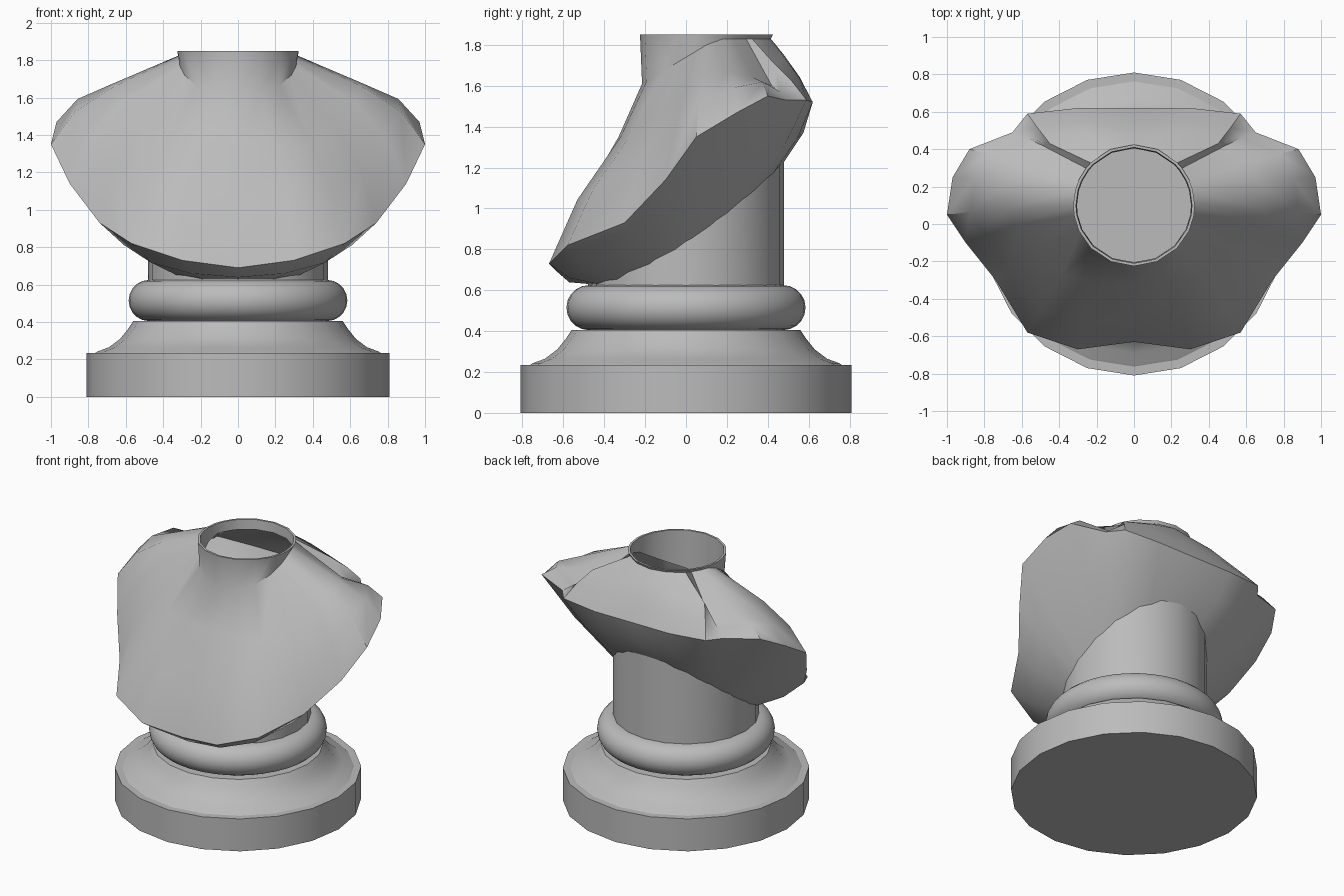
import bpy, bmesh, math
from mathutils import Vector

cube = bpy.data.objects.get("Cube")
if cube:
    bpy.data.objects.remove(cube)

GREY = (0.5, 0.5, 0.5, 1)
stone = bpy.data.materials.new("grey stone")
stone.use_nodes = True
stone.diffuse_color = GREY
stone.node_tree.nodes["Principled BSDF"].inputs["Base Color"].default_value = GREY


def finish(bm, name, angle=35):
    """Turn a bmesh into a smooth shaded stone object."""
    mesh = bpy.data.meshes.new(name)
    bm.to_mesh(mesh)
    bm.free()
    mesh.materials.append(stone)
    obj = bpy.data.objects.new(name, mesh)
    bpy.context.collection.objects.link(obj)
    bpy.ops.object.select_all(action="DESELECT")
    obj.select_set(True)
    bpy.context.view_layer.objects.active = obj
    bpy.ops.object.shade_smooth_by_angle(angle=math.radians(angle))
    return obj


def bridge(bm, rings, closed):
    """Join matching rings of points with quads."""
    loops = [[bm.verts.new(p) for p in ring] for ring in rings]
    n = len(loops[0])
    for low, high in zip(loops, loops[1:]):
        for j in range(n if closed else n - 1):
            k = (j + 1) % n
            bm.faces.new((low[j], low[k], high[k], high[j]))
    return loops


def lathe(name, profile, sides=20, slope=0, centre_y=0):
    """Turned part; slope tilts the top ring along y."""
    bm = bmesh.new()
    rings = []
    for r, z in profile:
        ring = []
        for i in range(sides):
            a = math.tau * i / sides
            ring.append(Vector((r * math.cos(a), centre_y + r * math.sin(a), z)))
        rings.append(ring)
    for p in rings[-1]:
        p.z += slope * p.y
    loops = bridge(bm, rings, True)
    bm.faces.new(loops[0][::-1])
    bm.faces.new(loops[-1])
    return finish(bm, name)


# Pedestal
lathe("plinth", [(0.81, 0), (0.81, 0.235)])
lathe("cove_moulding", [(0.77, 0.23), (0.75, 0.243), (0.69, 0.265), (0.63, 0.31),
                        (0.59, 0.36), (0.56, 0.405)])
bulge = [(0.475 + 0.11 * math.cos(a), 0.515 + 0.11 * math.sin(a))
         for a in (math.radians(d) for d in range(-90, 91, 18))]
lathe("round_moulding", bulge, sides=40)
lathe("column", [(0.48, 0.6), (0.48, 1.1)], slope=0.35)
lathe("inner_floor", [(0.34, 1.24), (0.34, 1.25)], centre_y=0.1)

# Torso: half outlines running from the front centre round to the back centre
rim = [(0, -0.63, 0.69), (0.3, -0.67, 0.73), (0.57, -0.58, 0.82), (0.74, -0.3, 0.93),
       (0.9, -0.1, 1.14), (1, 0.05, 1.35), (0.97, 0.25, 1.47), (0.88, 0.4, 1.55),
       (0.65, 0.49, 1.53), (0.57, 0.59, 1.53), (0.3, 0.62, 1.52), (0, 0.62, 1.52)]
shoulder = [(0, -0.33, 1.35), (0.2, -0.32, 1.35), (0.38, -0.27, 1.36), (0.52, -0.13, 1.45),
            (0.62, 0, 1.58), (0.68, 0.08, 1.65), (0.68, 0.22, 1.67), (0.62, 0.33, 1.64),
            (0.49, 0.42, 1.6), (0.45, 0.43, 1.71), (0.25, 0.48, 1.74), (0, 0.48, 1.75)]
neck_angles = [0, 22, 45, 65, 80, 90, 105, 115, 128, 135, 157, 180]
rim = [Vector(p) for p in rim]
shoulder = [Vector(p) for p in shoulder]


def between(ring_a, ring_b, centre, amounts):
    """Middle ring pushed away from a centre point."""
    out = []
    for a, b, amount in zip(ring_a, ring_b, amounts):
        mid = (a + b) / 2
        out.append(mid + (mid - Vector(centre)).normalized() * amount)
    return out


def neck_ring(radius, height):
    ring = []
    for d in neck_angles:
        t = math.radians(d)
        x = 0 if d in (0, 180) else radius * math.sin(t)
        ring.append(Vector((x, 0.1 - radius * math.cos(t), height(t))))
    return ring


def collar(t):
    return min(1.83, 1.61 + 0.19 * (1 - math.cos(t)))


under = []
for p in rim:
    d = Vector((p.x, p.y)).normalized() * 0.47
    under.append(Vector((d.x, d.y, max(0.63, 0.83 + 0.65 * d.y + 0.35 * d.y ** 2))))

swell = [0.04] * 8 + [0.01] * 4
rings = [under,
         between(under, rim, (0, 0.1, 1.3), [0.03] * 12),
         rim,
         between(rim, shoulder, (0, 0.1, 1), swell),
         shoulder,
         neck_ring(0.315, collar),
         neck_ring(0.325, lambda t: 1.85),
         neck_ring(0.31, lambda t: 1.85),
         neck_ring(0.305, lambda t: collar(t) - 0.05)]
bm = bmesh.new()
bridge(bm, rings, False)
torso = finish(bm, "torso", 40)
mirror = torso.modifiers.new("mirror", "MIRROR")
mirror.use_clip = True
